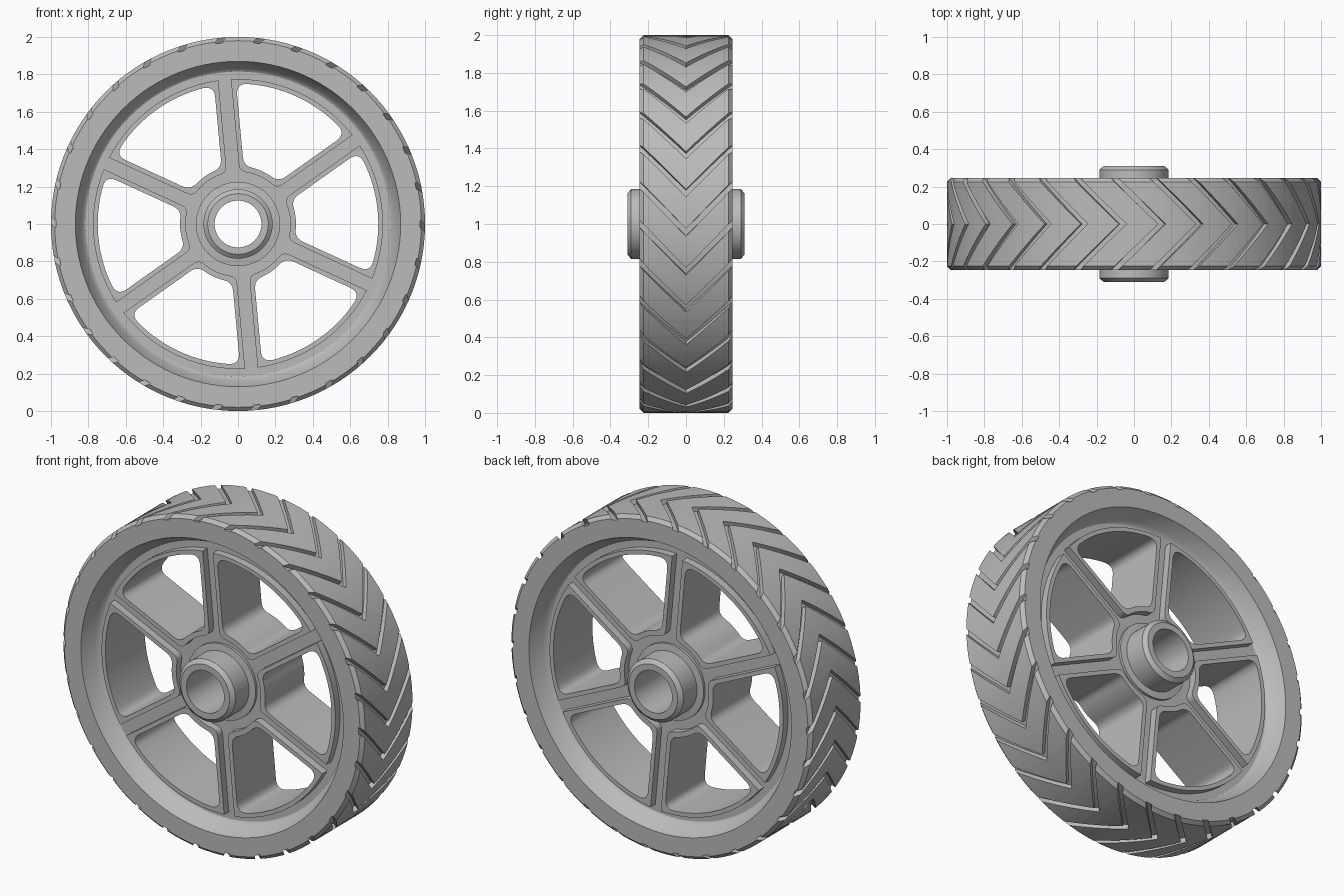
import bpy, bmesh
from math import sin, cos, asin, radians, pi
from mathutils import Matrix, Vector

if "Cube" in bpy.data.objects:
    bpy.data.objects.remove(bpy.data.objects["Cube"])

SPOKES = 6
GROOVES = 30
SEGMENTS = 120

grey = bpy.data.materials.new("light grey")
grey.use_nodes = True
grey.diffuse_color = (0.5, 0.5, 0.5, 1)
grey.node_tree.nodes["Principled BSDF"].inputs["Base Color"].default_value = grey.diffuse_color


def polar(r, t):
    """Point in the wheel plane, clockwise from the top."""
    return Vector((r * sin(t), r * cos(t)))


def finish(mesh, angle=28):
    mesh.materials.clear()
    mesh.materials.append(grey)
    for p in mesh.polygons:
        p.use_smooth = True
        p.material_index = 0
    mesh.set_sharp_from_angle(angle=radians(angle))


def add_object(name, mesh):
    obj = bpy.data.objects.new(name, mesh)
    obj.location.z = 1
    bpy.context.collection.objects.link(obj)
    return obj


def bm_to_mesh(bm, name):
    bmesh.ops.recalc_face_normals(bm, faces=bm.faces)
    mesh = bpy.data.meshes.new(name)
    bm.to_mesh(mesh)
    bm.free()
    return mesh


def bridge(bm, rings, closed):
    """Skin a row of equal rings with quads; cap the ends if open."""
    n = len(rings[0])
    for i in range(len(rings) - (0 if closed else 1)):
        a, b = rings[i], rings[(i + 1) % len(rings)]
        for j in range(n):
            k = (j + 1) % n
            bm.faces.new((a[j], a[k], b[k], b[j]))
    if not closed:
        bm.faces.new(rings[0])
        bm.faces.new(rings[-1])


def lathe(name, half):
    """Turn a profile of (radius, half width), mirrored front to back."""
    profile = [(r, -y) for r, y in half] + [(r, y) for r, y in reversed(half)]
    bm = bmesh.new()
    rings = []
    for i in range(SEGMENTS):
        ring = []
        for r, y in profile:
            p = polar(r, 2 * pi * i / SEGMENTS)
            ring.append(bm.verts.new((p.x, y, p.y)))
        rings.append(ring)
    bridge(bm, rings, True)
    return add_object(name, bm_to_mesh(bm, name))


def circle(r):
    return [polar(r, 2 * pi * i / SEGMENTS) for i in range(SEGMENTS)]


def sector(r_in, r_out, half_gap, f_in, f_out, start):
    """Window outline between two spokes, with rounded corners."""
    step = 2 * pi / SPOKES
    a, b = asin(half_gap / r_in), asin(half_gap / r_out)

    def side(r, left):
        t = asin(half_gap / r)
        return polar(r, start + (t if left else step - t))

    def fillet(p, c, q, n=7):
        return [p.lerp(c, i / n).lerp(c.lerp(q, i / n), i / n) for i in range(n + 1)]

    def arc(r, t0, t1, n=16):
        return [polar(r, start + t0 + (t1 - t0) * i / n) for i in range(1, n)]

    pts = []
    for r, t, f, inward, left in ((r_out, b, f_out, -1, True), (r_out, b, f_out, -1, False),
                                  (r_in, a, f_in, 1, False), (r_in, a, f_in, 1, True)):
        on_side = side(r + inward * f, left)
        on_arc = polar(r, start + (t + f / r if left else step - t - f / r))
        side_first = left == (r == r_out)
        first, last = (on_side, on_arc) if side_first else (on_arc, on_side)
        corner = side(r, left)
        pts += fillet(first, corner, last) if f else [corner]
        if side_first:
            t0, t1 = t + f / r, step - t - f / r
            pts += arc(r, t0, t1) if left else arc(r, t1, t0)
    return pts


def plate(name, outlines, half_width):
    """Flat plate from outlines with holes, extruded along the axle."""
    curve = bpy.data.curves.new(name, "CURVE")
    curve.dimensions = "2D"
    curve.fill_mode = "BOTH"
    curve.extrude = half_width
    for pts in outlines:
        spline = curve.splines.new("POLY")
        spline.points.add(len(pts) - 1)
        for sp, p in zip(spline.points, pts):
            sp.co = (p.x, p.y, 0, 1)
        spline.use_cyclic_u = True
    temp = bpy.data.objects.new(name + " outline", curve)
    bpy.context.collection.objects.link(temp)
    dg = bpy.context.evaluated_depsgraph_get()
    mesh = bpy.data.meshes.new_from_object(temp.evaluated_get(dg))
    bpy.data.objects.remove(temp)
    mesh.transform(Matrix.Rotation(pi / 2, 4, "X"))
    bm = bmesh.new()
    bm.from_mesh(mesh)
    bmesh.ops.remove_doubles(bm, verts=bm.verts, dist=1e-5)
    mesh = bm_to_mesh(bm, name)
    finish(mesh)
    return add_object(name, mesh)


# Tyre with chamfered shoulders and a sloping inner bead
tyre = lathe("tyre", [(0.80, 0.135), (0.815, 0.14), (0.835, 0.16), (0.87, 0.245),
                      (0.98, 0.245), (1.0, 0.225)])

# Chevron tread grooves, pointing clockwise seen from the front
bm = bmesh.new()
for g in range(GROOVES):
    rings = []
    for i in range(-8, 9):
        y = 0.28 * i / 8
        mid = radians(8.6 + 360 * g / GROOVES - 14.6 * abs(y) / 0.245)
        ring = []
        for r, w in ((0.972, -1), (1.04, -1), (1.04, 1), (0.972, 1)):
            p = polar(r, mid + w * radians(1.15))
            ring.append(bm.verts.new((p.x, y, p.y)))
        rings.append(ring)
    bridge(bm, rings, False)
cutter = add_object("tread_cutter", bm_to_mesh(bm, "tread_cutter"))
cutter.hide_render = True
cut = tyre.modifiers.new("grooves", "BOOLEAN")
cut.operation = "DIFFERENCE"
cut.solver = "EXACT"
cut.object = cutter
bpy.context.view_layer.update()
carved = bpy.data.meshes.new_from_object(tyre.evaluated_get(bpy.context.evaluated_depsgraph_get()))
tyre.modifiers.clear()
tyre.data = carved
bpy.data.objects.remove(cutter)
finish(tyre.data)

# Spoked web with rounded windows, and a raised lip round each window
starts = [radians(-5.3) + 2 * pi * k / SPOKES for k in range(SPOKES)]
windows = [sector(0.31, 0.75, 0.059, 0.05, 0.06, s) for s in starts]
plate("spoked_web", [circle(0.818), circle(0.15)] + windows, 0.14)
for k, (s, window) in enumerate(zip(starts, windows)):
    plate(f"window_lip_{k + 1}", [sector(0.28, 0.775, 0.034, 0.04, 0, s), window], 0.185)

# Hub tube with chamfered ends and a low collar
hub = lathe("hub", [(0.125, 0.31), (0.162, 0.31), (0.185, 0.29), (0.185, 0.16), (0.225, 0.155), (0.225, 0.13)])
finish(hub.data)
